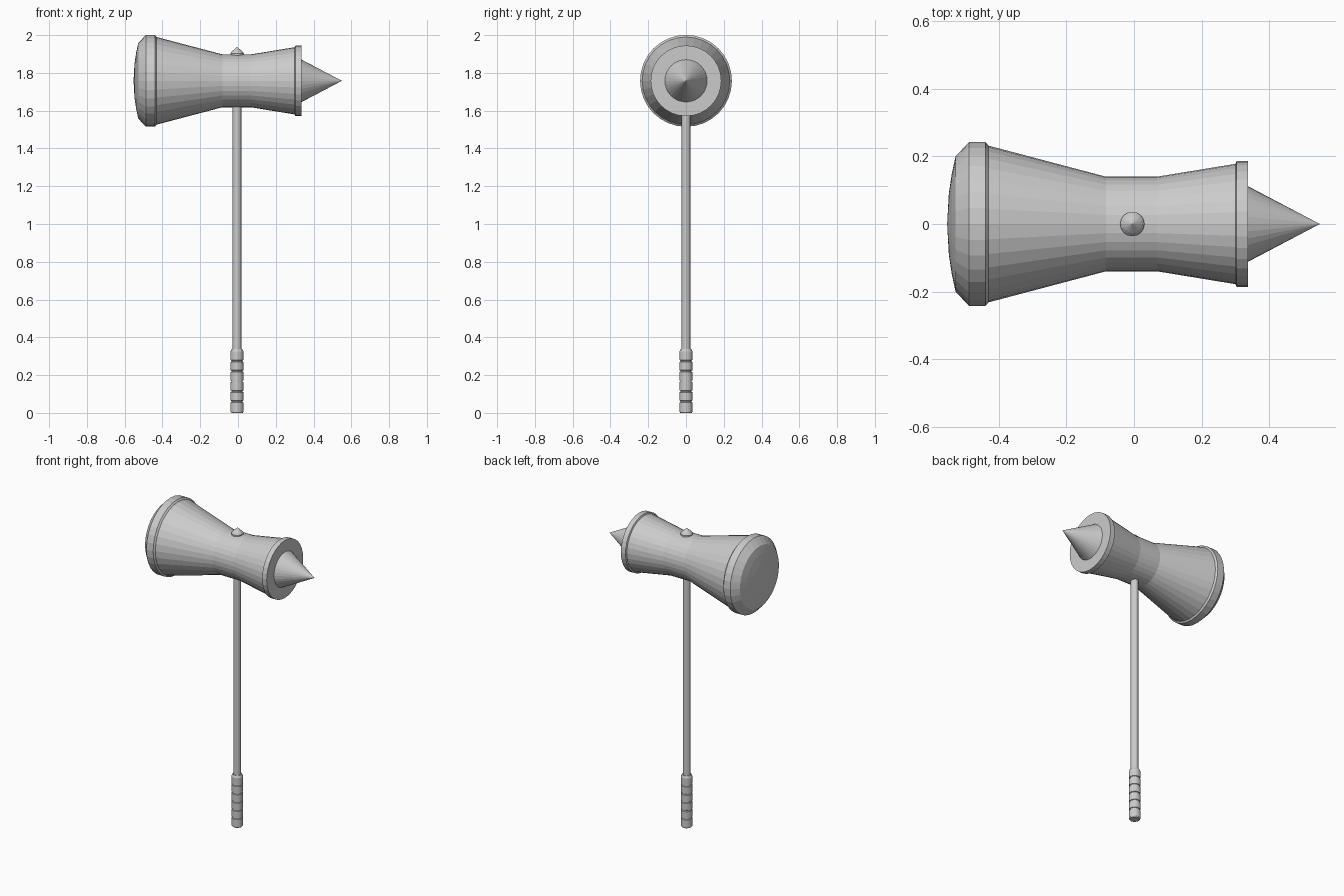
import bpy, bmesh, math
from mathutils import Matrix

if "Cube" in bpy.data.objects:
    bpy.data.objects.remove(bpy.data.objects["Cube"])

AXIS_X = -0.005   # handle centre
HEAD_Z = 1.758    # head axis height


def lathe(name, profile, sides, matrix):
    """Revolve (radius, height) points about local z; radius 0 makes a pole."""
    bm = bmesh.new()
    rings = []
    for r, h in profile:
        if r == 0:
            rings.append([bm.verts.new((0, 0, h))])
        else:
            rings.append([bm.verts.new((r * math.cos(2 * math.pi * i / sides),
                                        r * math.sin(2 * math.pi * i / sides), h))
                          for i in range(sides)])
    for a, b in zip(rings, rings[1:]):
        for i in range(sides):
            j = (i + 1) % sides
            if len(a) == 1:
                bm.faces.new((a[0], b[j], b[i]))
            elif len(b) == 1:
                bm.faces.new((a[i], a[j], b[0]))
            else:
                bm.faces.new((a[i], a[j], b[j], b[i]))
    bmesh.ops.recalc_face_normals(bm, faces=bm.faces)
    mesh = bpy.data.meshes.new(name)
    bm.to_mesh(mesh)
    bm.free()
    mesh.transform(matrix)
    obj = bpy.data.objects.new(name, mesh)
    bpy.context.collection.objects.link(obj)
    return obj


along_x = Matrix.Translation((0, 0, HEAD_Z)) @ Matrix.Rotation(math.pi / 2, 4, 'Y')
upright = Matrix.Translation((AXIS_X, 0, 0))

# Hammer head: domed striking face, rim, waisted body, flange
lathe("hammer_head", [
    (0, -0.553), (0.09, -0.548), (0.15, -0.539), (0.2, -0.528),
    (0.243, -0.488), (0.243, -0.440), (0.232, -0.431),
    (0.140, -0.083), (0.140, 0.068), (0.178, 0.300),
    (0.187, 0.304), (0.187, 0.337), (0, 0.337)], 32, along_x)

# Spike on the back of the head
lathe("spike", [(0, 0.33), (0.112, 0.33), (0.112, 0.337), (0, 0.55)], 32, along_x)

# Shaft running into the head
lathe("shaft", [(0, 0.3), (0.0235, 0.3), (0.0235, 1.88), (0, 1.88)], 16, upright)

# Grip with evenly spaced grooves
grip = [(0, 0), (0.030, 0), (0.034, 0.006)]
for k in range(1, 6):
    z = 0.007 + 0.0535 * k
    grip += [(0.034, z - 0.005), (0.030, z - 0.003), (0.030, z + 0.003), (0.034, z + 0.005)]
grip += [(0.034, 0.325), (0.028, 0.338), (0, 0.338)]
lathe("grip", grip, 16, upright)

# Pointed cap on top of the head
lathe("top_cap", [(0, 1.88), (0.036, 1.88), (0.036, 1.903), (0.027, 1.914),
                  (0, 1.938)], 16, upright)
